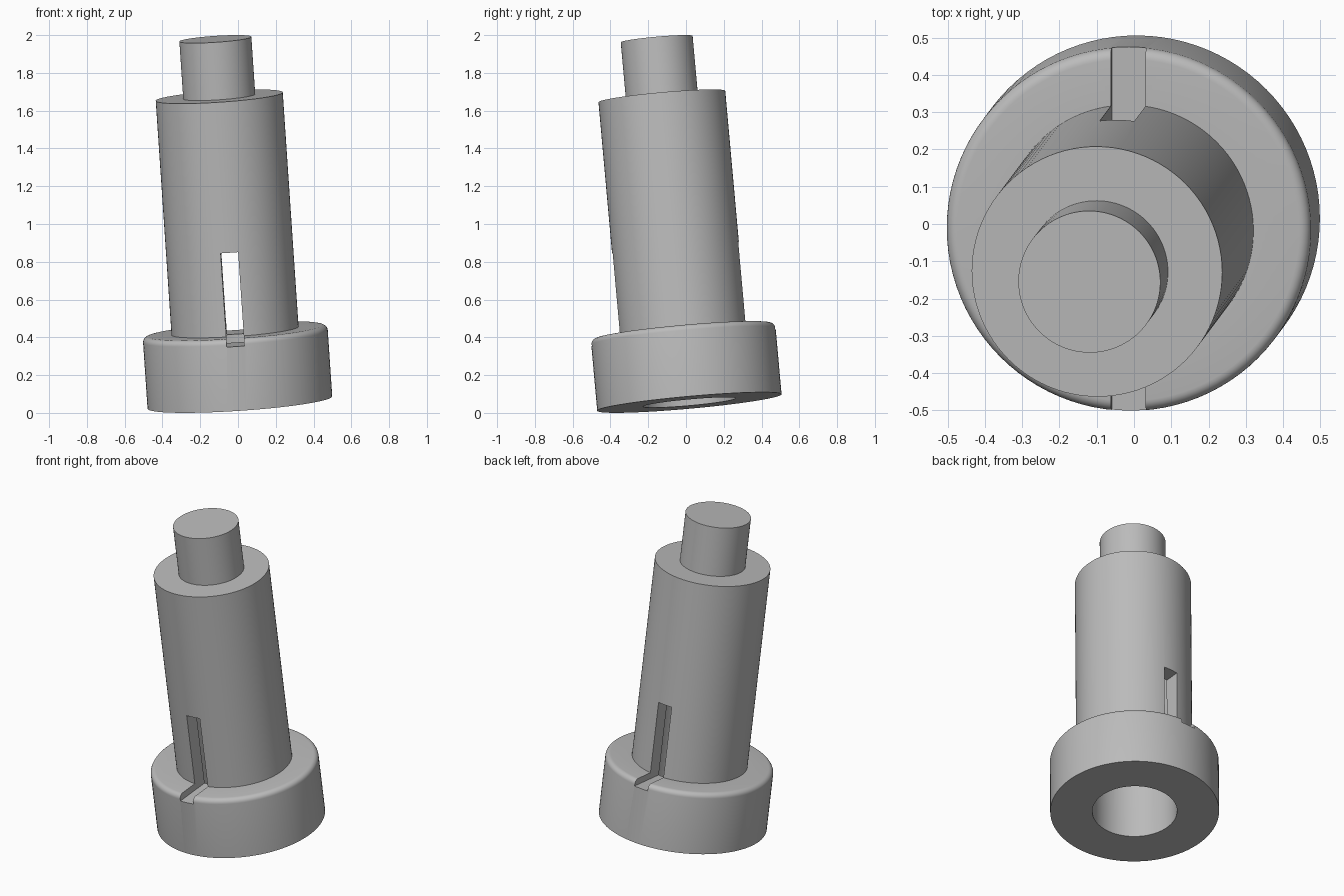
import bpy, bmesh, math
from mathutils import Matrix, Vector

cube = bpy.data.objects.get("Cube")
if cube:
    bpy.data.objects.remove(cube, do_unlink=True)

COLLAR_R, BODY_R, PIN_R, BORE_R = 0.49, 0.337, 0.191, 0.246
COLLAR_H, BODY_H, TOTAL_H, BORE_H = 0.382, 1.63, 1.936, 1.3
FILLET = 0.03
SLOT_W, SLOT_LOW, SLOT_HIGH = 0.093, 0.342, 0.828

grey = bpy.data.materials.new("plain grey")
grey.use_nodes = True
colour = (0.5, 0.5, 0.5, 1)
grey.diffuse_color = colour
grey.node_tree.nodes["Principled BSDF"].inputs["Base Color"].default_value = colour


def make_object(name, bm):
    bmesh.ops.recalc_face_normals(bm, faces=bm.faces)
    mesh = bpy.data.meshes.new(name)
    bm.to_mesh(mesh)
    bm.free()
    mesh.materials.append(grey)
    obj = bpy.data.objects.new(name, mesh)
    bpy.context.collection.objects.link(obj)
    return obj


# Turned profile: blind bore, collar with rounded top rim, body, pin
rim = []
for i in range(7):
    a = math.pi / 2 * i / 6
    rim.append((COLLAR_R - FILLET + FILLET * math.cos(a),
                COLLAR_H - FILLET + FILLET * math.sin(a)))
profile = [(0, BORE_H), (BORE_R, BORE_H), (BORE_R, 0), (COLLAR_R, 0), *rim,
           (BODY_R, COLLAR_H), (BODY_R, BODY_H), (PIN_R, BODY_H),
           (PIN_R, TOTAL_H), (0, TOTAL_H)]

bm = bmesh.new()
verts = [bm.verts.new((r, 0, z)) for r, z in profile]
edges = [bm.edges.new(pair) for pair in zip(verts, verts[1:])]
bmesh.ops.spin(bm, geom=verts + edges, cent=(0, 0, 0), axis=(0, 0, 1),
               angle=math.tau, steps=96, use_duplicate=False)
bmesh.ops.remove_doubles(bm, verts=bm.verts, dist=0.0001)
shaft = make_object("stepped_shaft", bm)

# Slot through both walls, running out across the collar
bm = bmesh.new()
bmesh.ops.create_cube(bm, size=1, matrix=Matrix.Translation(
    (0, 0, (SLOT_LOW + SLOT_HIGH) / 2)) @ Matrix.Diagonal(
    (SLOT_W, 1.2, SLOT_HIGH - SLOT_LOW, 1)))
cutter = make_object("slot_cutter", bm)
cutter.hide_render = True

cut = shaft.modifiers.new("slot", "BOOLEAN")
cut.operation = "DIFFERENCE"
cut.solver = "EXACT"
cut.object = cutter
bpy.context.view_layer.objects.active = shaft
shaft.select_set(True)
bpy.ops.object.modifier_apply(modifier=cut.name)
bpy.data.objects.remove(cutter, do_unlink=True)
bpy.ops.object.shade_smooth_by_angle(angle=math.radians(30))

# Lean the whole part forward and to its right
up = Vector((-0.0675, -0.09, 1)).normalized()
back = Vector((0, 1, 0.09)).normalized()
side = back.cross(up)
lean = Matrix((side, back, up)).transposed().to_4x4()
shaft.matrix_world = Matrix.Translation((0.01, 0.018, 0.055)) @ lean
